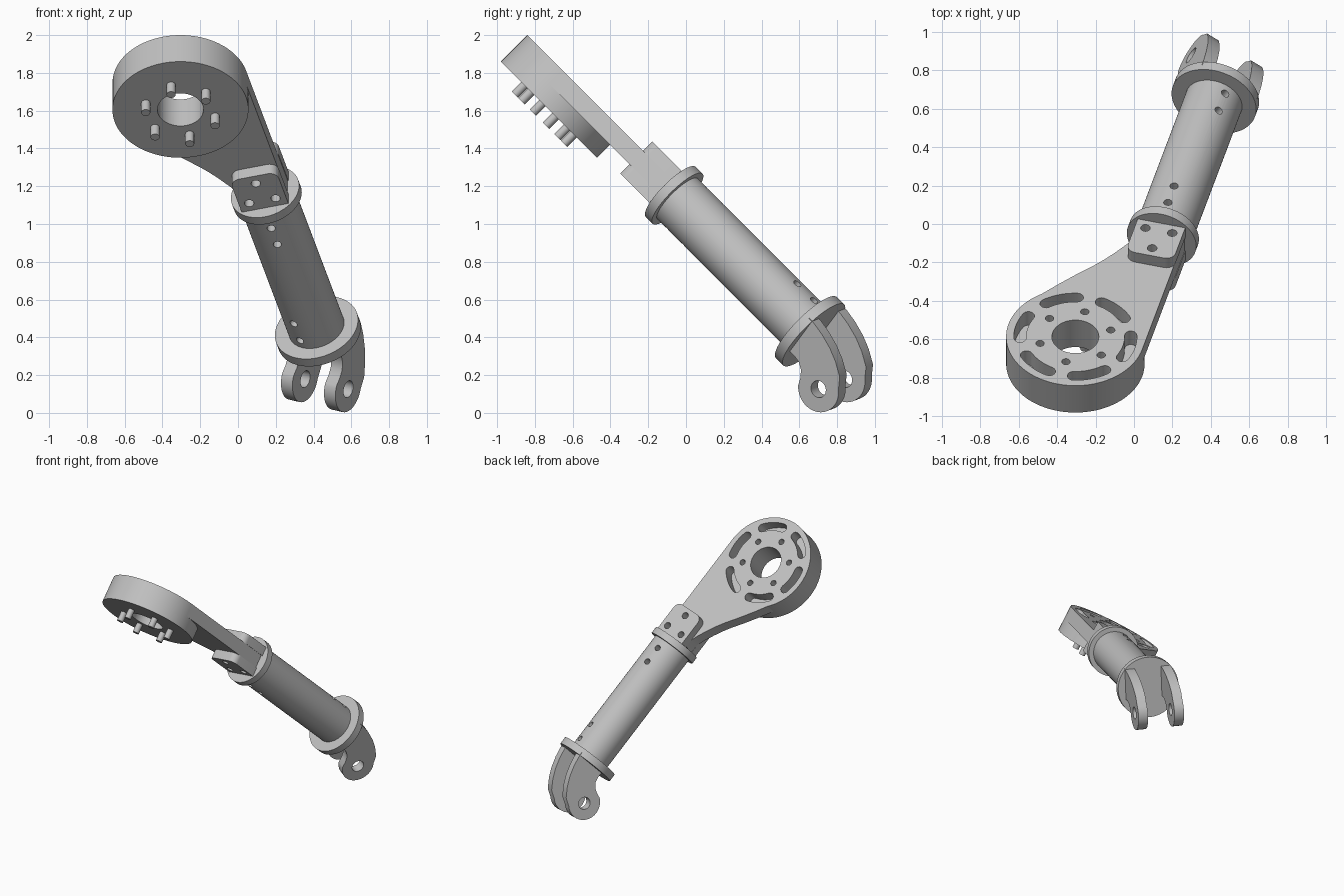
import bpy, bmesh
from math import sin, cos, radians, pi
from mathutils import Matrix, Vector

if "Cube" in bpy.data.objects:
    bpy.data.objects.remove(bpy.data.objects["Cube"], do_unlink=True)

grey = bpy.data.materials.new("light_grey")
grey.use_nodes = True
colour = (0.53, 0.53, 0.53, 1)
grey.diffuse_color = colour
grey.node_tree.nodes["Principled BSDF"].inputs["Base Color"].default_value = colour

# Link frame: x across the arm, y along the tube, z normal to the arm plate
FRAME = (Matrix.Translation((0.15, -0.063, 1.152))
         @ Matrix.Rotation(radians(-45), 4, 'X') @ Matrix.Rotation(radians(-15), 4, 'Z'))
# The fork end is twisted about the tube axis
FORK = FRAME @ Matrix.Rotation(radians(30), 4, 'Y')


def circle(r, cx=0, cy=0, n=32, start=0, sweep=360):
    """Arc points; a full turn leaves out the repeated end point."""
    steps = n if sweep == 360 else n - 1
    angles = [radians(start + sweep * i / steps) for i in range(n)]
    return [(cx + r * cos(a), cy + r * sin(a)) for a in angles]


def prism(outline, low, high, axes="xyz"):
    """Outline plus extent, with the axes each of its coordinates runs along."""
    return outline, low, high, axes


def mesh_object(name, prisms, frame):
    bm = bmesh.new()
    for outline, low, high, axes in prisms:
        rings = []
        for h in (low, high):
            ring = []
            for a, b in outline:
                p = Vector()
                for axis, value in zip(axes, (a, b, h)):
                    p["xyz".index(axis)] = value
                ring.append(bm.verts.new(p))
            rings.append(ring)
        bm.faces.new(rings[0])
        bm.faces.new(rings[1])
        n = len(outline)
        for i in range(n):
            j = (i + 1) % n
            bm.faces.new((rings[0][i], rings[0][j], rings[1][j], rings[1][i]))
    bmesh.ops.recalc_face_normals(bm, faces=bm.faces)
    me = bpy.data.meshes.new(name)
    bm.to_mesh(me)
    bm.free()
    ob = bpy.data.objects.new(name, me)
    ob.matrix_world = frame
    bpy.context.scene.collection.objects.link(ob)
    return ob


def part(name, prisms, cuts=(), frame=FRAME):
    ob = mesh_object(name, prisms, frame)
    if cuts:
        cutter = mesh_object("cutter", cuts, frame)
        cutter.hide_render = True
        mod = ob.modifiers.new("cut", 'BOOLEAN')
        mod.operation, mod.solver, mod.object = 'DIFFERENCE', 'EXACT', cutter
        bpy.context.view_layer.update()
        deps = bpy.context.evaluated_depsgraph_get()
        cut_mesh = bpy.data.meshes.new_from_object(ob.evaluated_get(deps))
        ob.modifiers.clear()
        ob.data = cut_mesh
        bpy.data.objects.remove(cutter, do_unlink=True)
    ob.data.materials.clear()
    ob.data.materials.append(grey)
    ob.data.shade_smooth()
    ob.data.set_sharp_from_angle(angle=radians(30))
    return ob


# Ring head with centre hole, curved pockets and screw sockets
CX, CY, R = -0.235, -0.88, 0.36


def slot(angle):
    half, mid, width = 17, 0.288, 0.032
    a, b = angle - half, angle + half
    ends = [(CX + mid * cos(radians(k)), CY + mid * sin(radians(k))) for k in (a, b)]
    return (circle(mid + width, CX, CY, 10, a, 2 * half)
            + circle(width, *ends[1], 8, b, 180)[1:]
            + circle(mid - width, CX, CY, 10, b, -2 * half)[1:]
            + circle(width, *ends[0], 8, a + 180, 180)[1:-1])


spots = [(CX + 0.19 * cos(radians(a)), CY + 0.19 * sin(radians(a)))
         for a in range(30, 390, 60)]
head_cuts = [prism(circle(0.122, CX, CY, 48), -0.3, 0.3)]
head_cuts += [prism(slot(a), -0.05, 0.2) for a in range(0, 360, 60)]
head_cuts += [prism(circle(0.022, x, y, 16), -0.03, 0.2) for x, y in spots]
part("ring_head", [prism(circle(R, CX, CY, 96), -0.148, 0.05)], head_cuts)

# Screw ends below the head
part("screw_ends", [prism(circle(0.024, x, y, 20), -0.22, -0.14) for x, y in spots])

# Three fastener holes shared by the arm plate and its lugs
lug_holes = [prism(circle(0.025, x, y, 20), -0.3, 0.3)
             for x, y in ((-0.072, -0.081), (0.072, -0.081), (0, -0.215))]

# Arm plate: straight on one side, sweeping into the head on the other
arm = circle(R - 0.003, CX, CY, 40, 137, -137)
arm += [(0.125, CY), (0.125, -0.035), (-0.125, -0.035), (-0.128, -0.1), (-0.15, -0.15),
        (-0.197, -0.232), (-0.234, -0.29), (-0.27, -0.34), (-0.348, -0.436), (-0.42, -0.53)]
part("arm_plate", [prism(arm, -0.05, 0.05)], lug_holes)

# Lugs clamping the arm plate
lug = ([(0.128, -0.015)] + circle(0.05, 0.078, -0.22, 8, 0, -90)
       + circle(0.05, -0.078, -0.22, 8, 270, -90) + [(-0.128, -0.015)])
part("upper_lug", [prism(lug, 0.05, 0.12)], lug_holes)
part("lower_lug", [prism(lug, -0.12, -0.05)], lug_holes)

# Tube with cross-drilled holes, and its end flanges
part("upper_flange", [prism(circle(0.187, n=64), -0.027, 0.027, "xzy")])
part("lower_flange", [prism(circle(0.228, n=64), 1.025, 1.083, "xzy")], frame=FORK)
lean = radians(30)
tube_cuts = [prism(circle(0.022, 0, t, 16), -0.3, 0.3) for t in (0.1, 0.225)]
tube = part("tube", [prism(circle(0.152, n=64), 0.02, 1.04, "xzy")], tube_cuts)
# Lower holes follow the twist of the fork
tube.data.transform(Matrix.Rotation(-lean, 4, 'Y'))
lower_holes = mesh_object("cutter", [prism(circle(0.022, 0, t, 16), -0.3, 0.3)
                                     for t in (0.84, 0.97)], FORK)
lower_holes.hide_render = True
tube.matrix_world = FORK
mod = tube.modifiers.new("cut", 'BOOLEAN')
mod.operation, mod.solver, mod.object = 'DIFFERENCE', 'EXACT', lower_holes
bpy.context.view_layer.update()
deps = bpy.context.evaluated_depsgraph_get()
drilled = bpy.data.meshes.new_from_object(tube.evaluated_get(deps))
tube.modifiers.clear()
tube.data = drilled
bpy.data.objects.remove(lower_holes, do_unlink=True)
tube.data.set_sharp_from_angle(angle=lean)

# Fork: two hooked cheeks with a pin hole, offset to one side
PG, PT = -0.115, 1.335
cheek = [(0.152, 1.06), (0.15, 1.1), (0.137, 1.17), (0.112, 1.25), (0.078, 1.32), (0.03, 1.39)]
cheek += circle(0.125, PG, PT, 28, 45, 190)
cheek += [(-0.145, 1.218), (-0.108, 1.195), (-0.083, 1.16), (-0.075, 1.12), (-0.078, 1.06)]
pin_hole = [prism(circle(0.046, PG, PT, 32), -0.4, 0.4, "zyx")]
for name, low in (("left_cheek", 0.1), ("right_cheek", -0.172)):
    part(name, [prism(cheek, low, low + 0.072, "zyx")], pin_hole, FORK)
